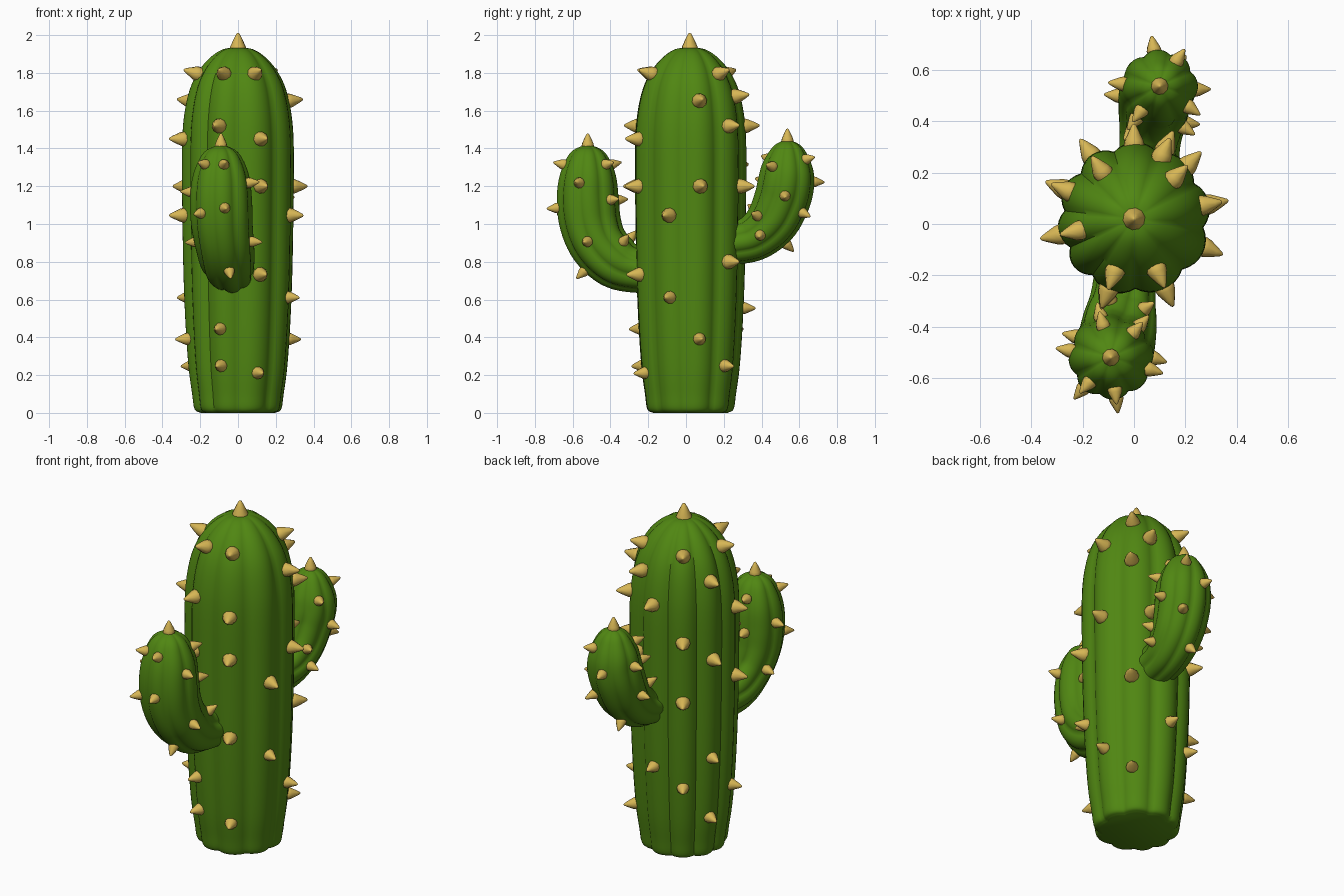
import bpy, math
from mathutils import Vector

if "Cube" in bpy.data.objects:
    bpy.data.objects.remove(bpy.data.objects["Cube"])


def material(name, rgb):
    m = bpy.data.materials.new(name)
    m.diffuse_color = (*rgb, 1)
    m.use_nodes = True
    m.node_tree.nodes["Principled BSDF"].inputs["Base Color"].default_value = m.diffuse_color
    return m


GREEN = material("cactus green", (0.08, 0.24, 0.006))
YELLOW = material("spine yellow", (0.68, 0.47, 0.09))


def add_mesh(name, verts, faces, mat, angle):
    me = bpy.data.meshes.new(name)
    me.from_pydata([tuple(v) for v in verts], [], faces)
    me.materials.append(mat)
    ob = bpy.data.objects.new(name, me)
    bpy.context.collection.objects.link(ob)
    bpy.ops.object.select_all(action='DESELECT')
    ob.select_set(True)
    bpy.context.view_layer.objects.active = ob
    bpy.ops.object.shade_smooth_by_angle(angle=math.radians(angle))
    return ob


def rings_to_faces(nrings, n):
    faces = [(i * n + j, i * n + (j + 1) % n, (i + 1) * n + (j + 1) % n, (i + 1) * n + j)
             for i in range(nrings - 1) for j in range(n)]
    faces.append(tuple(reversed(range(n))))
    faces.append(tuple(range((nrings - 1) * n, nrings * n)))
    return faces


def smooth_path(pts, sub=5):
    """Catmull-Rom through (x, y, z, radius) points."""
    p = [Vector(q) for q in pts]
    p = [p[0] * 2 - p[1]] + p + [p[-1] * 2 - p[-2]]
    out = []
    for i in range(1, len(p) - 2):
        a, b, c, d = p[i - 1:i + 3]
        for k in range(sub):
            t = k / sub
            out.append(0.5 * (2 * b + (c - a) * t + (2 * a - 5 * b + 4 * c - d) * t * t
                              + (3 * b - a - 3 * c + d) * t ** 3))
    out.append(p[-2])
    return out


def build_limb(name, pts, ribs, depth, spikes, size):
    """Ribbed tube along a path, with cone spines at (angle: heights)."""
    path = smooth_path(pts)
    ribs = sorted(ribs)
    n = len(ribs)
    grooves = [(ribs[i] + (ribs[i + 1] if i + 1 < n else ribs[0] + 360)) / 2 for i in range(n)]
    section = []                                  # (angle, radius factor)
    for i in range(n):
        a, b = grooves[i], grooves[i + 1] if i + 1 < n else grooves[0] + 360
        for k in range(8):
            u = k / 4 - 1
            section.append((math.radians(a + (b - a) * k / 8), 1 - depth * u * u))

    def frame(i):
        t = path[min(i + 1, len(path) - 1)].xyz - path[max(i - 1, 0)].xyz
        t.normalize()
        u = Vector((1, 0, 0))
        u = (u - t * u.dot(t)).normalized()
        return t, u, t.cross(u)

    verts = []
    for i, p in enumerate(path):
        t, u, v = frame(i)
        r = max(p.w, 0.002)
        verts += [p.xyz + (u * math.cos(a) + v * math.sin(a)) * r * f for a, f in section]
    add_mesh(name, verts, rings_to_faces(len(path), len(section)), GREEN, 50)

    # spines
    sv, sf = [], []

    def spine(base, d, s):
        x = d.orthogonal().normalized()
        y = d.cross(x)
        start, m = len(sv), 10
        prof = [(0.40, -0.25), (0.47, 0.0), (0.42, 0.22), (0.22, 0.65), (0.09, 0.9), (0.02, 0.95)]
        for r, h in prof:
            for j in range(m):
                a = j * math.tau / m
                sv.append(base + d * h * s + (x * math.cos(a) + y * math.sin(a)) * r * s)
        sf.extend(tuple(k + start for k in f) for f in rings_to_faces(len(prof), m))

    for ang, heights in spikes.items():
        a = math.radians(ang)
        for z in heights:
            i = next(k for k, p in enumerate(path) if p.z >= z)
            t, u, v = frame(i)
            radial = u * math.cos(a) + v * math.sin(a)
            q0, q1 = path[i - 1], path[min(i + 1, len(path) - 1)]
            slope = (q1.w - q0.w) / (q1.xyz - q0.xyz).length
            d = (radial - t * slope * 0.5).normalized()
            s = size * (0.85 if z < 0.65 else 1)
            spine(path[i].xyz + radial * (path[i].w * 0.98), d, s)
    top = path[-1].xyz
    spine(top - Vector((0, 0, size * 0.2)), Vector((0, 0, 1)), size * 1.15)
    add_mesh(name + "_spines", sv, sf, YELLOW, 60)


# Trunk
profile = [(0.20, 0), (0.232, 0.02), (0.245, 0.1), (0.265, 0.25), (0.282, 0.5), (0.293, 0.8),
           (0.299, 1.2), (0.298, 1.45), (0.284, 1.6), (0.255, 1.72), (0.21, 1.81),
           (0.15, 1.88), (0.08, 1.925), (0, 1.935)]
build_limb("trunk", [(0, 0.02, z, r) for r, z in profile],
           [11, 50, 90, 123, 156, 191, 217, 250, 292, 335], 0.09,
           {11: [1.64, 1.19, 0.37], 338: [0.98, 0.58], 294: [1.78, 1.43, 1.13, 0.71, 0.2],
            250: [1.78, 1.51, 1.17, 0.43, 0.24], 192: [1.78, 1.43, 0.98, 0.36],
            157: [1.64, 1.19, 0.57, 0.24], 124: [1.78, 1.3, 0.9, 0.4],
            90: [1.5, 0.54], 66: [1.67, 1.15], 45: [1.78, 1.49, 0.75, 0.24]}, 0.086)

ARM_RIBS = [5 + 45 * k for k in range(8)]

# Front arm
build_limb("front_arm",
           [(-0.02, -0.05, 0.75, 0.12), (-0.04, -0.26, 0.76, 0.125), (-0.055, -0.37, 0.80, 0.145),
            (-0.07, -0.46, 0.89, 0.155), (-0.085, -0.505, 1.0, 0.163), (-0.09, -0.52, 1.12, 0.165),
            (-0.09, -0.52, 1.24, 0.153), (-0.09, -0.52, 1.33, 0.122), (-0.09, -0.52, 1.39, 0.078),
            (-0.09, -0.52, 1.425, 0)],
           ARM_RIBS, 0.10,
           {229: [1.30, 1.07], 277: [1.30, 1.08, 0.84], 343: [1.2, 0.91], 170: [1.16, 0.91],
            104: [1.30, 1.1, 0.81], 48: [1.30, 1.1, 0.81]}, 0.062)

# Back arm
build_limb("back_arm",
           [(0.05, 0.05, 0.89, 0.12), (0.06, 0.28, 0.905, 0.118), (0.07, 0.38, 0.94, 0.128),
            (0.08, 0.46, 1.02, 0.142), (0.09, 0.51, 1.13, 0.15), (0.10, 0.53, 1.22, 0.15),
            (0.10, 0.535, 1.30, 0.137), (0.10, 0.537, 1.37, 0.105), (0.10, 0.537, 1.42, 0.065),
            (0.10, 0.537, 1.45, 0)],
           ARM_RIBS, 0.10,
           {99: [1.23, 0.98], 56: [1.34, 1.1], 3: [1.16, 0.95], 325: [1.29, 1.0],
            233: [1.34, 1.2, 1.0], 175: [1.25, 1.05]}, 0.062)
